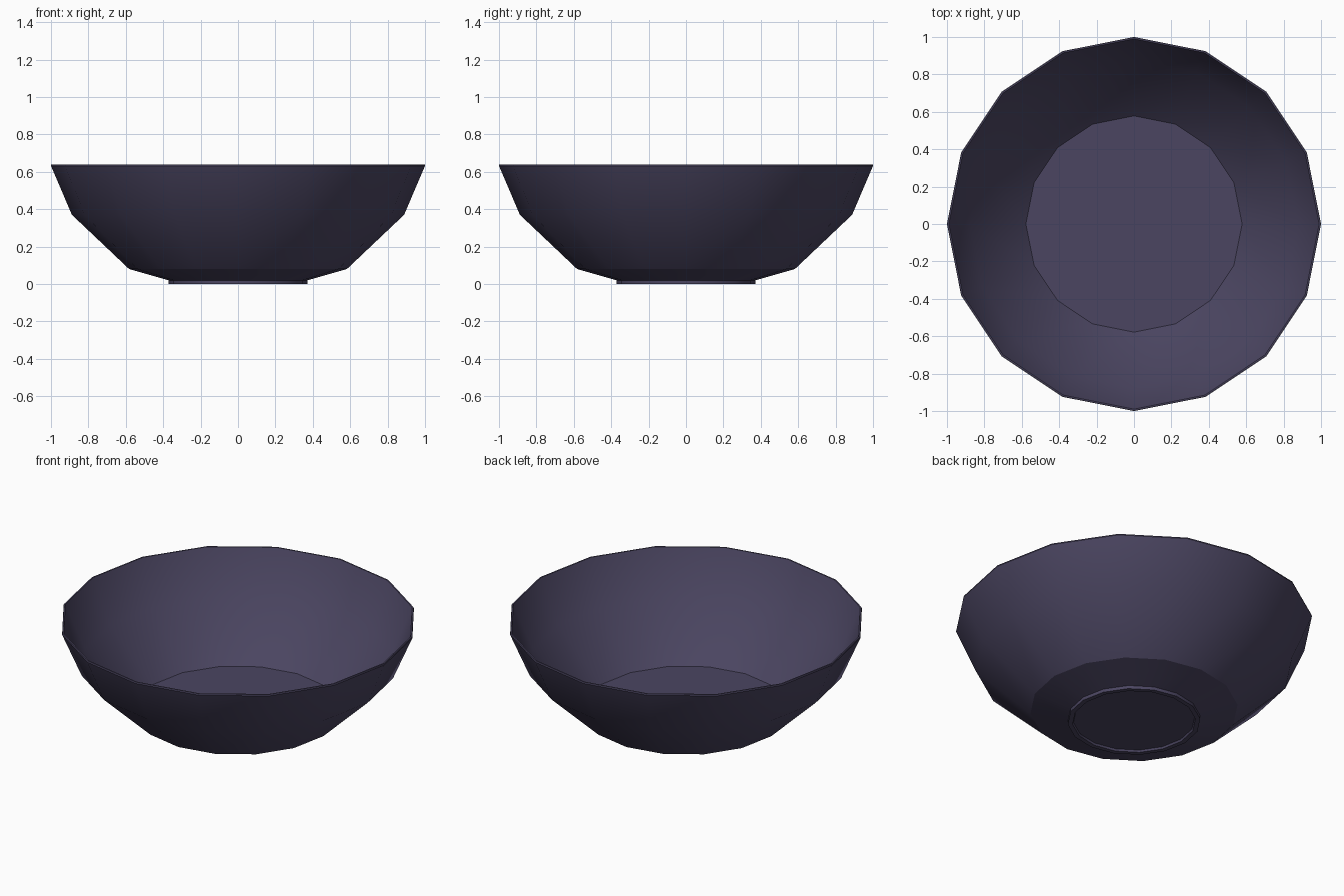
import bpy, bmesh, math

if "Cube" in bpy.data.objects:
    bpy.data.objects.remove(bpy.data.objects["Cube"])

SIDES = 16
# Closed bowl profile from the underside centre, out over the rim, to the inner floor:
# (radius, height, crisp ring)
profile = [
    (0.34, 0.012, True), (0.345, 0.0, True), (0.372, 0.0, True),   # foot ring
    (0.372, 0.02, True), (0.582, 0.08, True),                      # underside
    (0.888, 0.37, False), (1.0, 0.632, True),                      # outer wall
    (0.998, 0.64, True), (0.99, 0.64, True),                       # rim
    (0.878, 0.375, False), (0.578, 0.09, True),                    # inner wall
]

bm = bmesh.new()
rings = []
for r, z, _ in profile:
    rings.append([bm.verts.new((r * math.cos(math.tau * i / SIDES),
                                r * math.sin(math.tau * i / SIDES), z))
                  for i in range(SIDES)])

# Walls
for a, b in zip(rings, rings[1:]):
    for i in range(SIDES):
        j = (i + 1) % SIDES
        bm.faces.new((a[i], a[j], b[j], b[i]))

# Recessed base and flat inner floor
bm.faces.new(rings[0][::-1])
bm.faces.new(rings[-1])
bmesh.ops.recalc_face_normals(bm, faces=bm.faces[:])

# Smooth shading with crisp rings
for f in bm.faces:
    f.smooth = True
for ring, (_, _, crisp) in zip(rings, profile):
    if crisp:
        for i in range(SIDES):
            bm.edges.get((ring[i], ring[(i + 1) % SIDES])).smooth = False

mesh = bpy.data.meshes.new("bowl")
bm.to_mesh(mesh)
bm.free()
bowl = bpy.data.objects.new("bowl", mesh)
bpy.context.collection.objects.link(bowl)

# Dark violet glaze
mat = bpy.data.materials.new("dark_violet")
mat.diffuse_color = (0.07, 0.06, 0.12, 1)
mat.use_nodes = True
mat.node_tree.nodes["Principled BSDF"].inputs["Base Color"].default_value = mat.diffuse_color
mesh.materials.append(mat)
